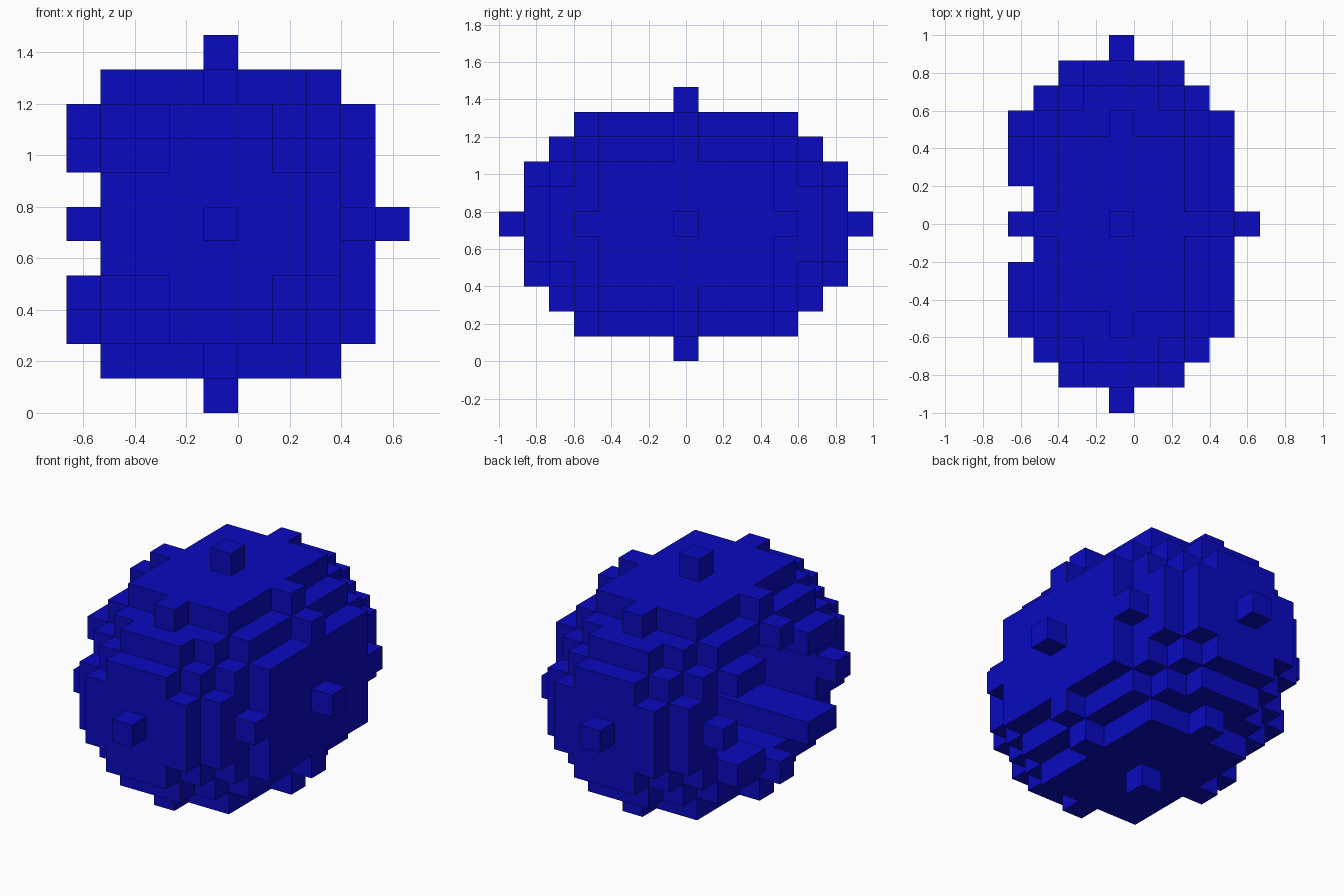
import bpy, bmesh
from mathutils import Vector

if "Cube" in bpy.data.objects:
    bpy.data.objects.remove(bpy.data.objects["Cube"])

S = 2 / 15                                  # block size
CENTRE = Vector((-S / 2, 0, 5.5 * S))       # centre of the middle block

blue = bpy.data.materials.new("deep blue")
blue.diffuse_color = (0.003, 0.003, 0.53, 1)
blue.use_nodes = True
blue.node_tree.nodes["Principled BSDF"].inputs["Base Color"].default_value = blue.diffuse_color


def in_shell(x, y, z):
    """Blocky ellipsoid, trimmed flat on its left side."""
    return x >= -4 and x * x / 25 + y * y / 49 + z * z / 25 <= 1 + 1e-6


def in_hollow(x, y, z):
    """Rounded tunnel that opens on the left side."""
    return x <= 0 and ((abs(y) <= 3 and abs(z) <= 1) or (abs(y) <= 1 and abs(z) <= 2))


blocks = {(x, y, z)
          for x in range(-5, 6) for y in range(-7, 8) for z in range(-5, 6)
          if in_shell(x, y, z) and not in_hollow(x, y, z)}

# Blocky body: one square for every exposed block side
bm = bmesh.new()
for b in sorted(blocks):
    for axis in range(3):
        for sign in (-1, 1):
            n = Vector((0, 0, 0))
            n[axis] = sign
            if tuple(int(b[i] + n[i]) for i in range(3)) in blocks:
                continue
            u = Vector((0, 0, 0))
            u[(axis + 1) % 3] = 1
            v = n.cross(u)
            mid = Vector(b) + n * 0.5
            corners = [mid + (u * p + v * q) * 0.5
                       for p, q in ((-1, -1), (1, -1), (1, 1), (-1, 1))]
            bm.faces.new([bm.verts.new(CENTRE + c * S) for c in corners])
bmesh.ops.remove_doubles(bm, verts=bm.verts[:], dist=1e-4)

mesh = bpy.data.meshes.new("blocky_body")
bm.to_mesh(mesh)
bm.free()
mesh.materials.append(blue)
body = bpy.data.objects.new("blocky_body", mesh)
bpy.context.collection.objects.link(body)
